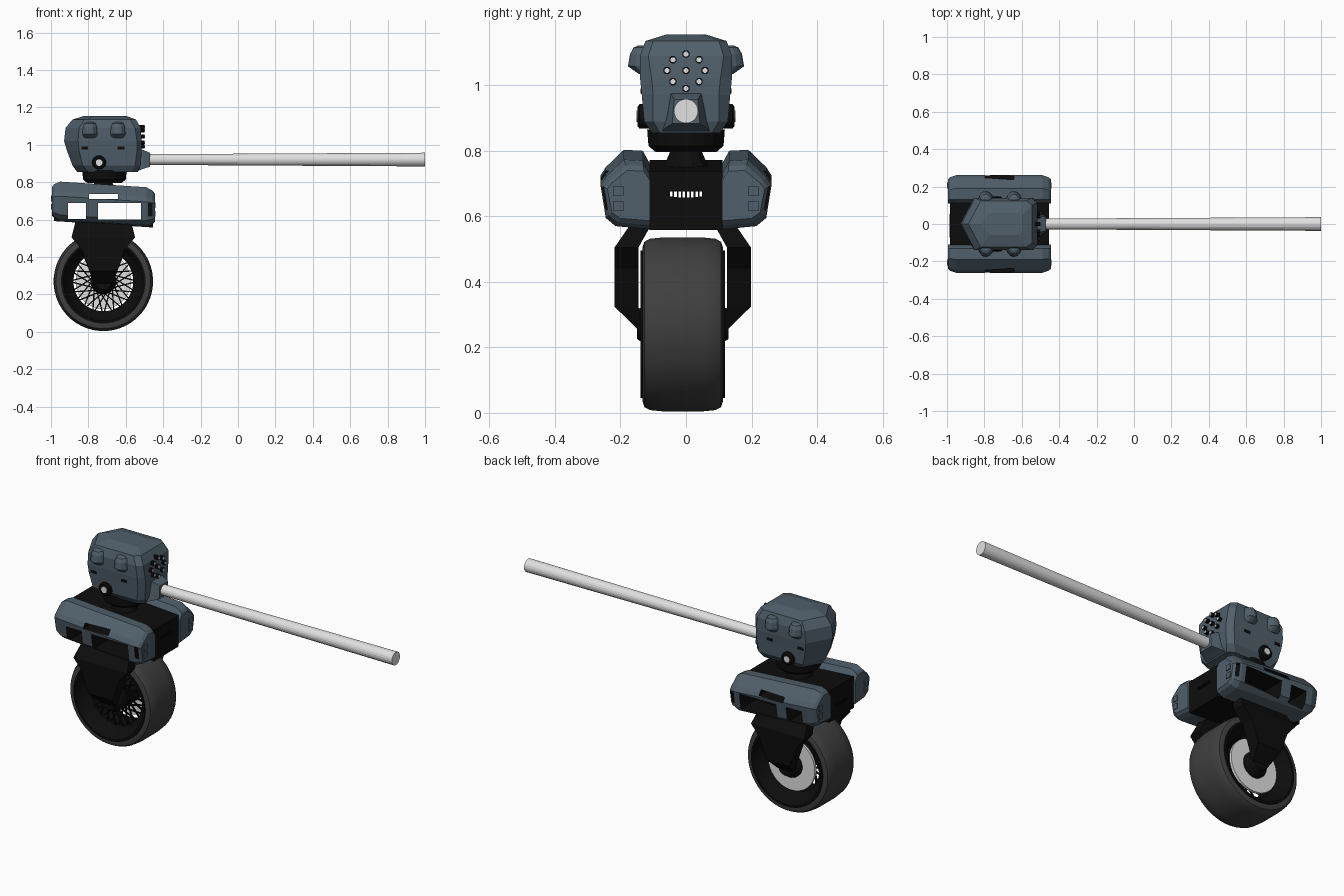
import bpy, bmesh, math
from math import sin, cos, pi

if "Cube" in bpy.data.objects:
    bpy.data.objects.remove(bpy.data.objects["Cube"])


def material(name, rgb):
    m = bpy.data.materials.new(name)
    m.diffuse_color = (*rgb, 1)
    m.use_nodes = True
    m.node_tree.nodes["Principled BSDF"].inputs["Base Color"].default_value = m.diffuse_color
    return m


BLUE = material("slate blue", (0.08, 0.115, 0.145))
BLACK = material("black", (0.004, 0.004, 0.004))
RUBBER = material("rubber grey", (0.05, 0.05, 0.05))
LIGHT = material("light grey", (0.75, 0.75, 0.75))

CX, WY, WZ = -0.72, -0.01, 0.27      # column centre, wheel centre


# A solid is (rings of points, closed in a loop or capped)
def build(name, solids, mat, smooth=False):
    bm = bmesh.new()
    for rings, closed in solids:
        vs = [[bm.verts.new(p) for p in r] for r in rings]
        n = len(vs[0])
        for i in range(len(vs) if closed else len(vs) - 1):
            a, b = vs[i], vs[(i + 1) % len(vs)]
            for j in range(n):
                k = (j + 1) % n
                bm.faces.new((a[j], a[k], b[k], b[j]))
        if not closed:
            bm.faces.new(vs[0])
            bm.faces.new(vs[-1])
    bmesh.ops.recalc_face_normals(bm, faces=bm.faces)
    me = bpy.data.meshes.new(name)
    bm.to_mesh(me)
    bm.free()
    me.materials.append(mat)
    ob = bpy.data.objects.new(name, me)
    bpy.context.collection.objects.link(ob)
    if smooth:
        bpy.ops.object.select_all(action='DESELECT')
        ob.select_set(True)
        bpy.context.view_layer.objects.active = ob
        bpy.ops.object.shade_smooth_by_angle(angle=math.radians(35))
    return ob


def box(x0, x1, y0, y1, z0, z1):
    return [[(x0, y0, z), (x1, y0, z), (x1, y1, z), (x0, y1, z)] for z in (z0, z1)], False


def turned(axis, centre, profile, n, closed=False):
    """Rings of (position along axis, radius) about an axis through centre."""
    rings = []
    for t, r in profile:
        ring = []
        for i in range(n):
            a = 2 * pi * (i + 0.5) / n
            u, v = r * cos(a), r * sin(a)
            d = {'x': (t, u, v), 'y': (u, t, v), 'z': (u, v, t)}[axis]
            ring.append(tuple(c + e for c, e in zip(centre, d)))
        rings.append(ring)
    return rings, closed


def tilt(solid):
    rings, closed = solid
    return [[(x, y, z - 0.065 * (x - CX)) for x, y, z in r] for r in rings], closed


def cut(ob, solids):
    cutter = build("cutter", solids, BLACK)
    cutter.hide_render = True
    if BLACK.name not in ob.data.materials:
        ob.data.materials.append(BLACK)
    mod = ob.modifiers.new("holes", 'BOOLEAN')
    mod.operation, mod.object, mod.solver = 'DIFFERENCE', cutter, 'EXACT'
    mod.material_mode = 'TRANSFER'
    bpy.context.view_layer.objects.active = ob
    bpy.ops.object.modifier_apply(modifier=mod.name)
    bpy.data.objects.remove(cutter)


# Wheel: tyre, rim, spokes, brake disc, axle
wheel = (CX, WY, WZ)
tyre = [(0.09, 0.2), (0.12, 0.21), (0.123, 0.235), (0.117, 0.253), (0.1, 0.262), (0.06, 0.266)]
tyre = [(-y, r) for y, r in tyre] + [(y, r) for y, r in reversed(tyre)]
build("tyre", [turned('y', wheel, tyre, 48, True)], RUBBER, True)
rim = [(-0.129, 0.226), (-0.129, 0.214), (-0.08, 0.19), (-0.06, 0.16),
       (0.06, 0.16), (0.08, 0.19), (0.129, 0.214), (0.129, 0.226)]
build("rim", [turned('y', wheel, rim, 40, True)], BLACK, True)
build("axle", [turned('y', wheel, [(-0.14, 0.045), (-0.1, 0.07), (0.1, 0.07), (0.14, 0.045)], 20)], BLACK)
build("brake_disc", [turned('y', wheel, [(0.07, 0.065), (0.07, 0.148), (0.085, 0.148), (0.085, 0.065)],
                            40, True)], LIGHT)
spokes = []
for y, lean in ((-0.06, 0.3), (-0.045, -0.3)):
    for i in range(20):
        a = 2 * pi * i / 20
        ends = []
        for r, b in ((0.06, a - lean), (0.175, a + lean)):
            px, pz, tx, tz = r * cos(b), r * sin(b), -0.004 * sin(a), 0.004 * cos(a)
            ends.append([(CX + px + s * tx, WY + y + d, WZ + pz + s * tz)
                         for s, d in ((-1, -.004), (1, -.004), (1, .004), (-1, .004))])
        spokes.append((ends, False))
build("wire_spokes", spokes, BLACK)

# Fork: two bent tapering arms
arm = [(0.248, 0.122, 0.13, 0.045), (0.324, 0.135, 0.208, 0.075), (0.44, 0.135, 0.208, 0.115),
       (0.505, 0.135, 0.208, 0.17), (0.585, 0.09, 0.153, 0.15)]
for side, s in (("front", -1), ("back", 1)):
    rings = [[(CX - w, WY + s * a, z), (CX + w, WY + s * a, z), (CX + w, WY + s * b, z),
              (CX - w, WY + s * b, z)] for z, a, b, w in arm]
    build(side + "_fork_arm", [(rings, False)], BLACK)

# Hollow centre block with a row of vent slots at each end
block = build("centre_block", [tilt(box(-0.985, -0.455, -0.112, 0.112, 0.575, 0.755))], BLACK)
cut(block, [tilt(box(-0.95, -0.49, -0.2, 0.2, 0.588, 0.742))])
for x in (-0.97, -0.47):
    cut(block, [box(x - 0.04, x + 0.04, y - 0.004, y + 0.004, 0.657 + 2 * y * y, 0.676)
                for y in [-0.045 + 0.0129 * i for i in range(8)]])

# Side pods: chamfered shells with windows
section = [(0.11, 0.575), (0.11, 0.745), (0.132, 0.785), (0.19, 0.788), (0.245, 0.735),
           (0.261, 0.71), (0.245, 0.61), (0.215, 0.585)]
for side, s in (("front", -1), ("back", 1)):
    rings = []
    for x, k in ((-0.275, 0.72), (-0.262, 0.86), (-0.23, 1), (0.23, 1), (0.262, 0.86), (0.275, 0.72)):
        rings.append([(CX + x, s * (0.11 + (y - 0.11) * (k + 1) / 2), 0.68 + (z - 0.68) * k)
                      for y, z in section])
    pod = build(side + "_pod", [tilt((rings, False))], BLUE)
    cut(pod, [box(x0, x1, *sorted((s * 0.09, s * 0.3)), z0, z1) for x0, x1, z0, z1 in (
        (-0.91, -0.813, 0.602, 0.69), (-0.749, -0.519, 0.6, 0.69),
        (-0.797, -0.642, 0.711, 0.738), (-0.478, -0.46, 0.62, 0.69))])
    # raised panels on both pod ends
    panels = []
    for x in (-0.276, 0.276):
        for z0, z1 in ((0.635, 0.665), (0.68, 0.71)):
            panels.append(tilt(box(CX + x - .004, CX + x + .004, *sorted((s * 0.19, s * 0.222)), z0, z1)))
    build(side + "_pod_panels", panels, BLUE)

# Neck and collar
build("neck", [turned('z', (CX, 0, 0), [(0.74, 0.075), (0.81, 0.045)], 12)], BLACK)
build("collar", [turned('z', (-0.714, 0, 0), [(0.797, 0.095), (0.815, 0.116), (0.865, 0.12)], 20)], BLACK)

# Head: wedge-backed faceted helmet
levels = [  # z, back tip, back corner, front corner, front face, half width, front half width
    (0.855, -0.86, -0.80, -0.57, -0.535, 0.105, 0.08),
    (0.89, -0.885, -0.83, -0.55, -0.52, 0.128, 0.10),
    (0.97, -0.915, -0.85, -0.54, -0.515, 0.135, 0.10),
    (1.02, -0.93, -0.855, -0.54, -0.515, 0.14, 0.105),
    (1.09, -0.922, -0.85, -0.55, -0.52, 0.14, 0.115),
    (1.135, -0.885, -0.82, -0.575, -0.545, 0.124, 0.10),
    (1.155, -0.82, -0.77, -0.62, -0.60, 0.06, 0.045)]
rings = [[(t, 0, z), (b, -w, z), (c, -w, z), (f, -v, z), (f, v, z), (c, w, z), (b, w, z)]
         for z, t, b, c, f, w, v in levels]
build("head", [(rings, False)], BLUE)

# Hoods on both sides of the head
hoods = []
for s in (-1, 1):
    for cx in (-0.792, -0.642):
        hoods.append(([[(cx + w * cos(a), s * (0.1 + d * sin(a)), z)
                        for a in [pi * i / 8 for i in range(9)]]
                       for z, w, d in ((1.035, 0.047, 0.045), (1.058, 0.048, 0.077),
                                       (1.095, 0.046, 0.071), (1.115, 0.036, 0.06), (1.122, 0.02, 0.045))],
                      False))
build("side_hoods", hoods, BLUE)

# Round side ports
for s in (-1, 1):
    c = (-0.743, 0, 0.905)
    build("port_ring", [turned('y', c, [(s * 0.11, 0.038), (s * 0.142, 0.038), (s * 0.148, 0.03)], 16)], BLACK)
    build("port_light", [turned('y', c, [(s * 0.14, 0.018), (s * 0.151, 0.018)], 12)], LIGHT)
    # dark slits beside the ports
    build("cheek_slits", [box(x - 0.018, x + 0.018, s * 0.135 - 0.004, s * 0.135 + 0.004, 0.975, 0.99)
                          for x in (-0.82, -0.625)], BLACK)

# Stud lights on the face
spots = [(0, 1.095), (0, 0.99), (0, 1.045)]
for s in (-1, 1):
    spots += [(s * 0.04, 1.078), (s * 0.058, 1.045), (s * 0.04, 1.011)]
build("stud_rings", [turned('x', (0, y, z), [(-0.54, 0.012), (-0.5, 0.012)], 8) for y, z in spots], BLACK)
build("stud_lights", [turned('x', (0, y, z), [(-0.51, 0.008), (-0.497, 0.008)], 8) for y, z in spots], LIGHT)

# Nozzle and beam
nozzle = [[(x, -b, z0), (x, b, z0), (x, t, z1), (x, -t, z1)] for x, b, t, z0, z1 in (
    (-0.54, 0.075, 0.05, 0.858, 0.98), (-0.505, 0.06, 0.045, 0.872, 0.972), (-0.47, 0.042, 0.036, 0.883, 0.957))]
build("nozzle", [(nozzle, False)], BLUE)
build("beam", [turned('x', (0, 0, 0.921), [(-0.49, 0.029), (1.0, 0.037)], 20)], LIGHT)
